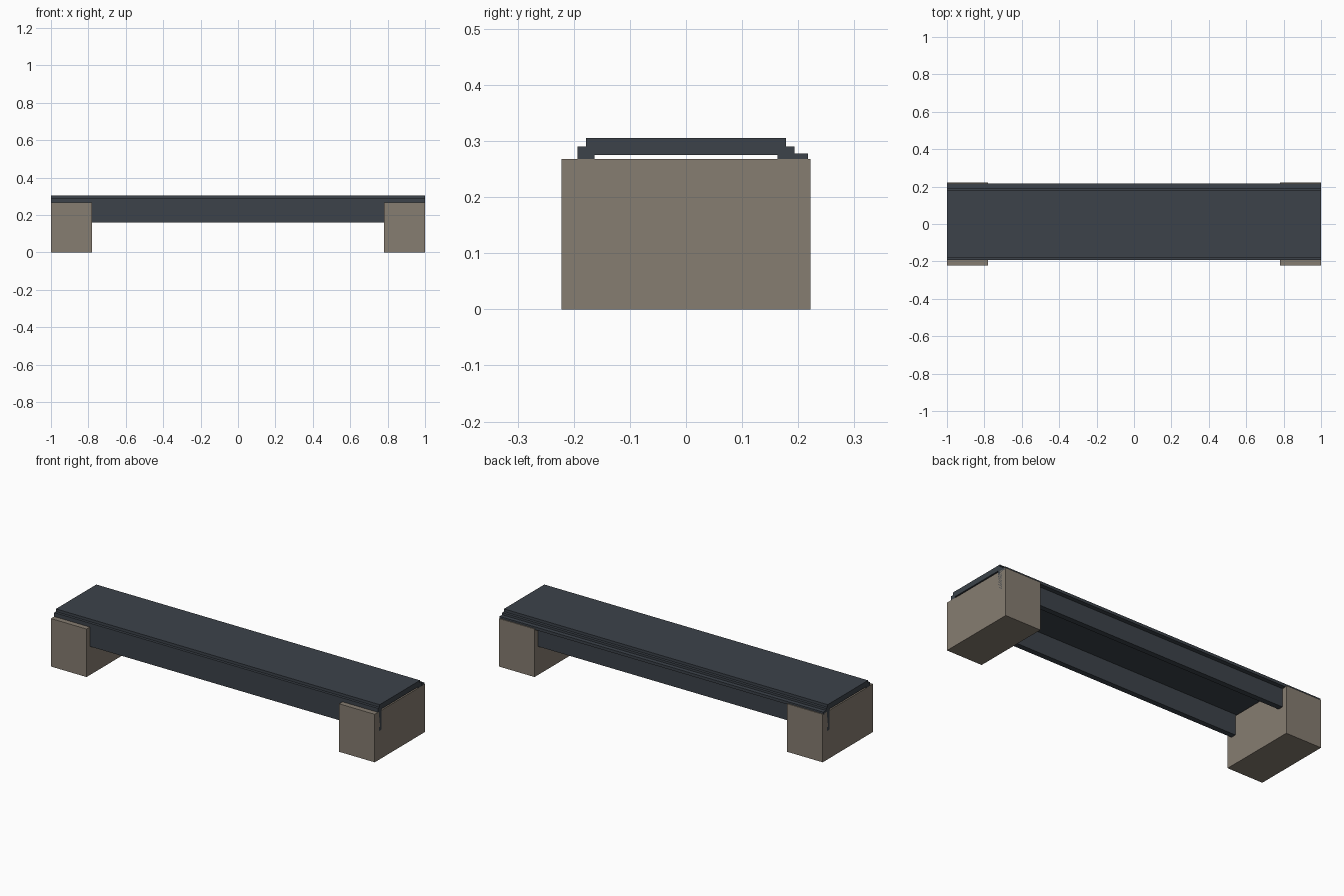
import bpy

if "Cube" in bpy.data.objects:
    bpy.data.objects.remove(bpy.data.objects["Cube"])


def material(name, color):
    m = bpy.data.materials.new(name)
    m.diffuse_color = (*color, 1)
    m.use_nodes = True
    m.node_tree.nodes["Principled BSDF"].inputs["Base Color"].default_value = m.diffuse_color
    return m


STEEL = material("dark_steel", (0.045, 0.055, 0.068))
STONE = material("stone", (0.24, 0.205, 0.165))


def box(name, x, y, z, mat):
    """Box from (min, max) ranges on each axis."""
    bpy.ops.mesh.primitive_cube_add(size=1, location=[sum(r) / 2 for r in (x, y, z)])
    ob = bpy.context.object
    ob.name = name
    ob.scale = [r[1] - r[0] for r in (x, y, z)]
    bpy.ops.object.transform_apply(location=False, rotation=False, scale=True)
    ob.data.materials.append(mat)
    return ob


# stone end blocks
box("left_abutment", (-1, -0.78), (-0.222, 0.222), (0, 0.268), STONE)
box("right_abutment", (0.78, 1), (-0.222, 0.222), (0, 0.268), STONE)

# long side beams, running through the end blocks
box("front_beam", (-1, 1), (-0.193, -0.163), (0.16, 0.29), STEEL)
box("back_beam", (-1, 1), (0.163, 0.193), (0.16, 0.29), STEEL)

# deck slab resting on the beams
box("deck", (-1, 1), (-0.178, 0.178), (0.275, 0.305), STEEL)

# narrow ledge along the back beam
box("back_ledge", (-1, 1), (0.193, 0.217), (0.262, 0.278), STEEL)
